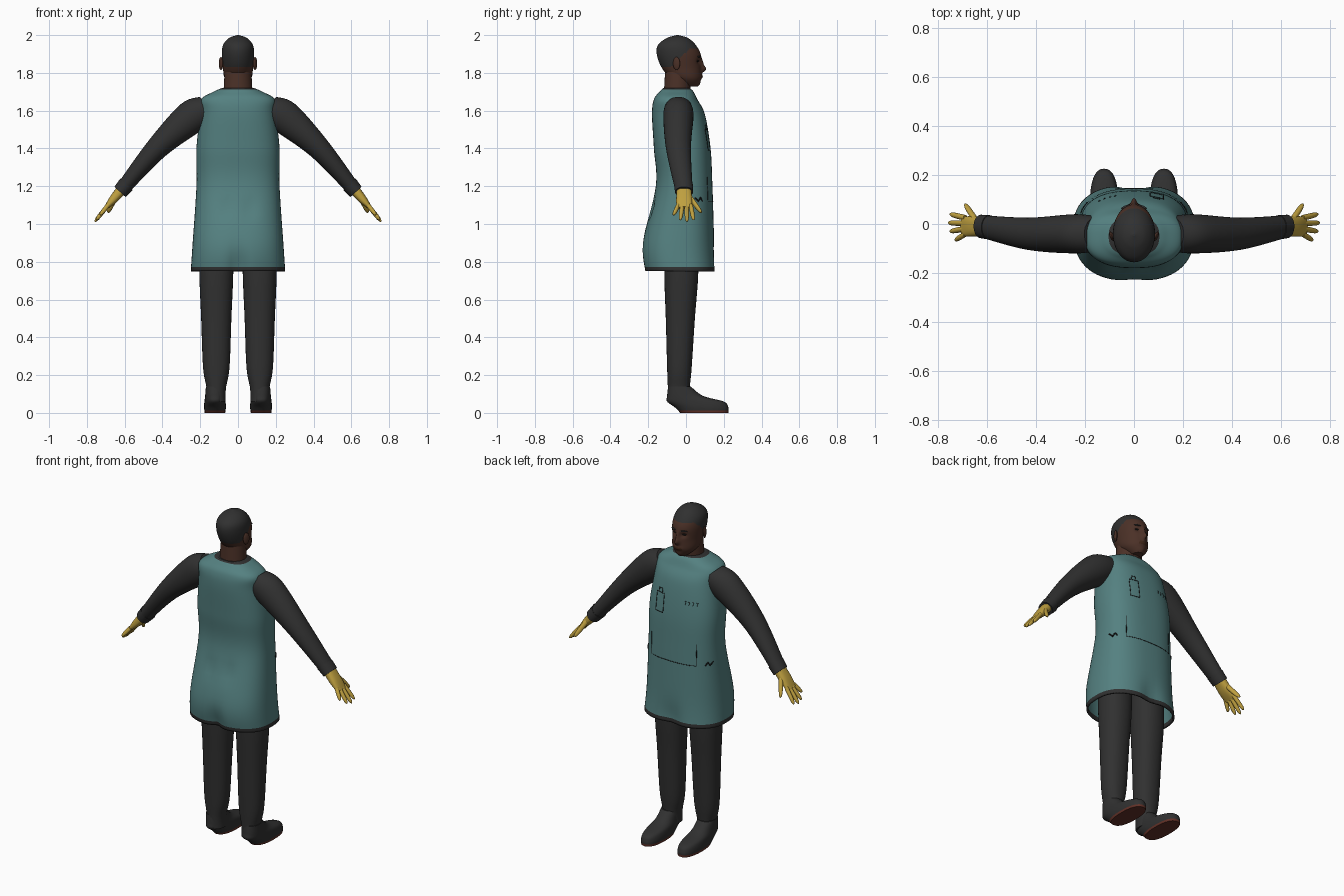
import bpy, bmesh, math
from mathutils import Vector, Matrix

cube = bpy.data.objects.get("Cube")
if cube:
    bpy.data.objects.remove(cube)


def material(name, red, green, blue):
    mat = bpy.data.materials.new(name)
    mat.use_nodes = True
    mat.diffuse_color = (red, green, blue, 1)
    shader = mat.node_tree.nodes["Principled BSDF"]
    shader.inputs["Base Color"].default_value = mat.diffuse_color
    shader.inputs["Roughness"].default_value = .8
    return mat


TEAL = material("teal cloth", .09, .22, .22)
DARK = material("charcoal cloth", .03, .03, .03)
HAIR = material("black hair", .03, .03, .03)
SKIN = material("brown skin", .07, .03, .02)
LIPS = material("dark lips", .05, .02, .01)
GLOVE = material("yellow glove", .52, .35, .05)
SOLE = material("red brown sole", .12, .03, .02)
INK = material("black seam", .01, .01, .01)


def spline(rows, steps):
    """Smooth in-between rows through the key rows."""
    result = []
    last = len(rows) - 1
    for i in range(last):
        keys = [rows[max(0, min(last, i + k))] for k in (-1, 0, 1, 2)]
        for step in range(steps):
            t = step / steps
            result.append([
                b + t / 2 * (c - a + t * (2 * a - 5 * b + 4 * c - d + t * (3 * (b - c) + d - a)))
                for a, b, c, d in zip(*keys)])
    return result + [rows[last]]


def loft(name, rows, mats, tilt=0, power=2, segments=32, steps=6, mirror=True,
         deform=None, paint=None, open_start=False):
    """Skin rings given as (x, y, z, radius x, radius y)."""
    bm = bmesh.new()
    turn = Matrix.Rotation(math.radians(tilt), 3, "Y")
    rings = []
    for x, y, z, radius_x, radius_y in spline(rows, steps):
        ring = []
        for k in range(segments):
            angle = math.tau * k / segments
            cos, sin = math.cos(angle), math.sin(angle)
            across = radius_x * math.copysign(abs(cos) ** (2 / power), cos)
            along = radius_y * math.copysign(abs(sin) ** (2 / power), sin)
            co = Vector((x, y, z)) + turn @ Vector((across, along, 0))
            if deform:
                deform(co)
            ring.append(bm.verts.new(co))
        rings.append(ring)
    for lower, upper in zip(rings, rings[1:]):
        for k in range(segments):
            bm.faces.new((lower[k - 1], lower[k], upper[k], upper[k - 1]))
    if not open_start:
        bm.faces.new(rings[0])
    bm.faces.new(rings[-1])
    bmesh.ops.recalc_face_normals(bm, faces=bm.faces)
    for face in bm.faces:
        face.smooth = len(face.verts) == 4
        if paint:
            face.material_index = paint(face.calc_center_median())
    mesh = bpy.data.meshes.new(name)
    bm.to_mesh(mesh)
    bm.free()
    part = bpy.data.objects.new(name, mesh)
    bpy.context.collection.objects.link(part)
    for mat in mats:
        mesh.materials.append(mat)
    if mirror:
        part.modifiers.new("mirror", "MIRROR")
    return part


def upright(x, *rows):
    """Turn (height, half width, back, front) into loft rows."""
    return [(x, (back + front) / 2, z, width, (front - back) / 2)
            for z, width, back, front in rows]


def bump(co, x, z, wide, high):
    return math.exp(-((abs(co.x) - x) / wide) ** 2 - ((co.z - z) / high) ** 2)


# Gown with a dark hem, a dark neckline and soft folds
def fold(co):
    if co.y < 0:
        co.y += .03 * bump(co, 0, .76, .04, .1)
        co.y += .01 * bump(co, .06, 1.08, .04, .05)
    else:
        co.y -= .02 * bump(co, 0, .76, .06, .1)


gown = loft("gown", upright(
    0, (.75, .25, -.22, .16), (.9, .24, -.23, .15), (1.2, .22, -.16, .14), (1.4, .22, -.17, .13),
    (1.58, .2, -.18, .1), (1.66, .195, -.17, .06), (1.7, .13, -.14, .04), (1.72, .085, -.12, .02)),
    [TEAL, DARK], power=2.5, segments=64, steps=8, mirror=False, deform=fold, open_start=True,
    paint=lambda c: int(c.z < .77 or c.z > 1.712))
gown.modifiers.new("thickness", "SOLIDIFY").thickness = .01

# Neck
loft("neck", upright(0, (1.64, .08, -.12, .02), (1.82, .07, -.11, .03)), [SKIN], mirror=False)


# Head with modelled features and a sloping hairline
def features(co):
    if co.y > .02:
        nose = bump(co, 0, 1.82, .013, .017) + bump(co, 0, 1.85, .01, .025) / 2
        mouth = bump(co, 0, 1.78, .025, .01)
        chin = bump(co, 0, 1.74, .025, .014)
        sockets = bump(co, .03, 1.86, .017, .013)
        co.y += .024 * nose + .008 * mouth + .006 * chin - .012 * sockets


def head_paint(c):
    slope = max(0, min(1, 10 * c.y + .8))
    if c.z > 1.83 + slope / 10:
        return 1
    return 2 if c.y > .05 and abs(c.x) < .026 and abs(c.z - 1.78) < .01 else 0


loft("head", upright(
    0, (1.727, .03, -.01, .06), (1.77, .07, -.08, .08), (1.83, .08, -.13, .08),
    (1.9, .086, -.155, .077), (1.95, .078, -.147, .05), (1.985, .047, -.1, .01),
    (2, .005, -.05, -.04)),
    [SKIN, HAIR, LIPS], segments=96, steps=9, mirror=False, deform=features, paint=head_paint)


def ball(name, location, size, mat, turn):
    bpy.ops.mesh.primitive_uv_sphere_add(segments=16, ring_count=10, location=location)
    part = bpy.context.object
    part.name = name
    part.scale = size
    part.rotation_euler.z = turn
    part.data.materials.append(mat)
    bpy.ops.object.shade_smooth()


for side, sign in (("left", 1), ("right", -1)):
    ball(side + "_ear", (sign * .09, -.05, 1.85), (.009, .02, .035), SKIN, sign * -.4)
    ball(side + "_eye", (sign * .032, .06, 1.863), (.012, .007, .005), INK, sign * -.4)
    ball(side + "_brow", (sign * .034, .07, 1.886), (.02, .006, .004), HAIR, sign * -.4)

# Sleeves with cuffs
loft("sleeves", [(.15, -.04, 1.62, .075, .07), (.24, -.04, 1.57, .09, .08),
                 (.43, -.04, 1.4, .06, .066), (.62, -.01, 1.175, .037, .046)], [DARK], tilt=135)
loft("cuffs", [(.59, -.014, 1.21, .045, .05), (.625, -.01, 1.17, .04, .048)],
     [DARK], tilt=138, steps=1)

# Gloved hands with fanned fingers
loft("palms", [(.61, -.01, 1.19, .028, .038), (.66, -.01, 1.13, .023, .042),
               (.7, -.01, 1.085, .01, .04)], [GLOVE], tilt=140, power=2.5)


def finger(name, base, tip, radius):
    rows = []
    for t in (0, .5, .8, .95, 1):
        size = radius * math.sqrt(1.02 - t ** 6)
        rows.append((*Vector(base).lerp(Vector(tip), t), size, size))
    loft(name, rows, [GLOVE], tilt=140, segments=14, steps=2)


finger("thumbs", (.645, .015, 1.15), (.69, .08, 1.06), .014)
for i, name in enumerate(("index", "middle", "ring", "little")):
    spread = .025 - .022 * i
    reach = 1 - .1 * (i - 1) ** 2
    finger(name + "_fingers", (.688, spread, 1.1),
           (.688 + .07 * reach, spread * 1.6, 1.1 - .088 * reach), .0115)

# Trousers
loft("trousers", upright(
    .115, (.95, .09, -.11, .06), (.74, .09, -.115, .065), (.5, .08, -.107, .047),
    (.24, .07, -.1, .03), (.13, .051, -.096, .02), (.06, .05, -.095, .02)), [DARK], power=2.2)

# Shoes with red brown soles
loft("shoes", upright(
    .122, (0, .054, -.03, .224), (.03, .058, -.06, .224), (.06, .056, -.1, .2),
    (.09, .052, -.1, .09), (.14, .048, -.095, .025)),
    [DARK, SOLE], power=2.4, paint=lambda c: int(c.z < .012))

# Stitched details laid on the front of the gown
bpy.context.view_layer.update()
cloth = gown.evaluated_get(bpy.context.evaluated_depsgraph_get())


def seam(name, corners, radius=.002):
    points = [Vector(corner) for corner in corners]
    path = [a.lerp(b, i / 8) for a, b in zip(points, points[1:]) for i in range(9)]
    curve = bpy.data.curves.new(name, "CURVE")
    curve.dimensions = "3D"
    curve.bevel_depth = radius
    curve.bevel_resolution = 1
    line = curve.splines.new("POLY")
    line.points.add(len(path) - 1)
    for point, (x, z) in zip(line.points, path):
        surface = cloth.ray_cast(Vector((x, 1, z)), Vector((0, -1, 0)))[1]
        point.co = (*surface, 1)
    curve.materials.append(INK)
    bpy.context.collection.objects.link(bpy.data.objects.new(name, curve))


def box(left, right, bottom, top):
    return [(left, top), (left, bottom), (right, bottom), (right, top)]


seam("front_pocket", box(-.15, .15, .02 + 1.1, 1.25))
badge = box(.065, .12, 1.39, 1.5)
seam("badge", badge + badge[:1])
seam("badge_clip", box(.08, .105, 1.525, 1.5))
for i in range(4):
    x = -.07 - .022 * i
    seam(f"chest_stitch_{i + 1}", [(x, 1.49), (x - .01, 1.49), (x - .005, 1.47)], .0015)
for side, sign in (("left", 1), ("right", -1)):
    zigzag = [(sign * (.19 + i / 120), 1.12 + .02 * (i % 2)) for i in range(4)]
    seam(side + "_tie", zigzag, .004)
